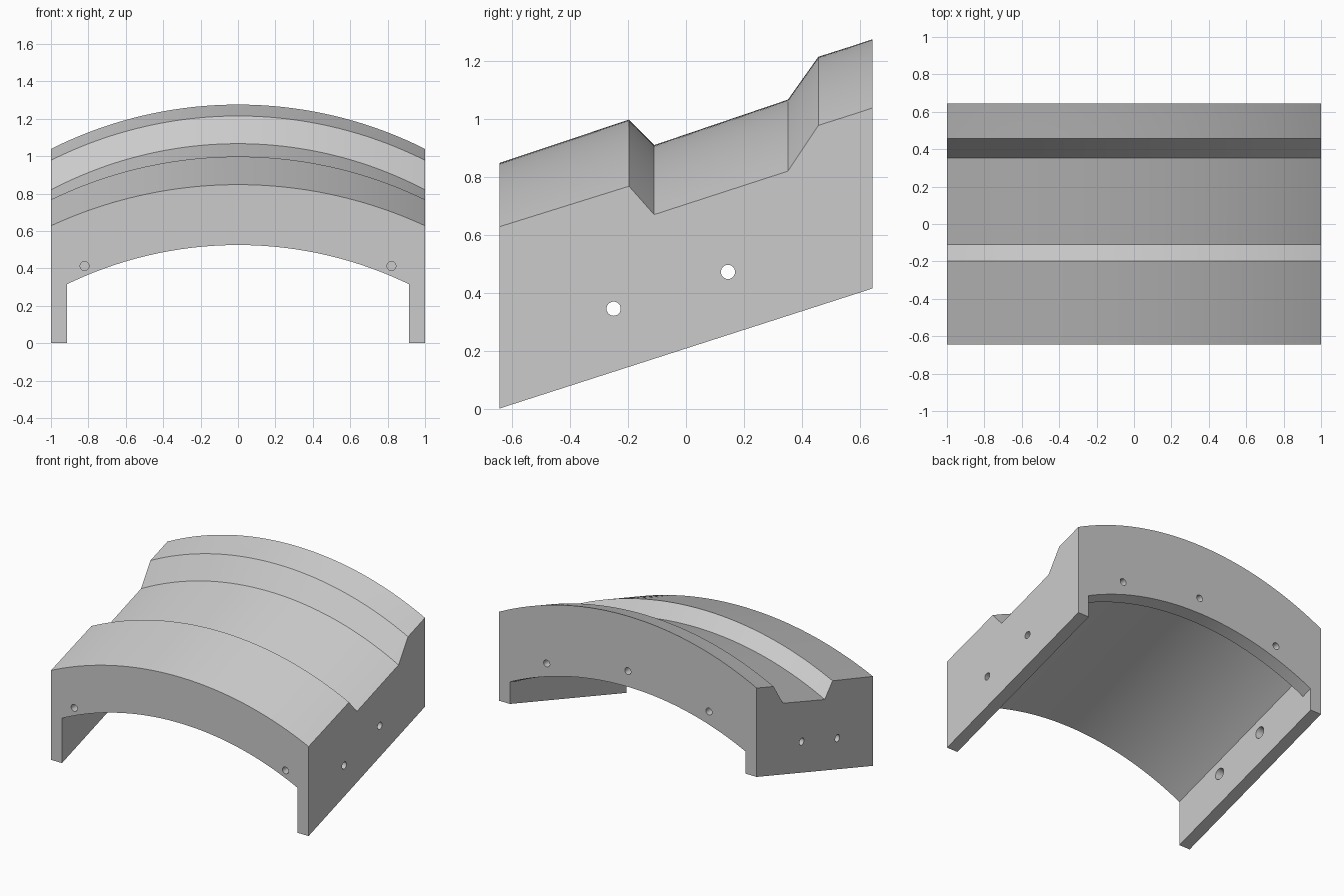
import bpy, bmesh, math
from mathutils import Matrix, Vector

if "Cube" in bpy.data.objects:
    bpy.data.objects.remove(bpy.data.objects["Cube"])

SEG = 48
FRONT, BACK = -0.645, 0.645
SLOPE = 0.415 / 1.29          # the whole part rises towards the back


def arc(half, end_z, sag):
    """Circular arch of given half width, springing height and rise."""
    r = (half * half + sag * sag) / (2 * sag)
    pts = []
    for i in range(SEG + 1):
        x = half * (2 * i / SEG - 1)
        pts.append((x, end_z + sag - r + math.sqrt(r * r - x * x)))
    return pts


def station(y, apex, sag, spring):
    """One cross-section: outer and inner chains from left foot to right foot."""
    b = SLOPE * (y - FRONT)
    outer = [(-1, b)] + arc(1, apex - sag, sag) + [(1, b)]
    inner = [(-0.915, b)] + arc(0.915, b + spring, 0.21) + [(0.915, b)]
    return [[(x, y, z) for x, z in c] for c in (outer, inner)]


# y, crown height, crown rise, height of inner arch above the foot
stations = [
    (FRONT, 0.848, 0.22, 0.315),
    (-0.197, 0.998, 0.23, 0.315),
    (-0.11, 0.91, 0.24, 0.315),
    (0.352, 1.067, 0.247, 0.315),
    (0.457, 1.215, 0.237, 0.315),
    (0.57, 1.251, 0.237, 0.315),
    (0.57, 1.251, 0.237, 0.155),   # step down to the rear flange
    (BACK, 1.276, 0.237, 0.155),
]

# Arched body lofted through the stations
bm = bmesh.new()
rows = [[[bm.verts.new(p) for p in c] for c in station(*s)] for s in stations]
n = len(rows[0][0])
for a, b in zip(rows, rows[1:]):
    for k in range(2):
        for i in range(n - 1):
            bm.faces.new((a[k][i], a[k][i + 1], b[k][i + 1], b[k][i]))
    for i in (0, n - 1):           # undersides of the feet
        bm.faces.new((a[0][i], a[1][i], b[1][i], b[0][i]))
for o, inn in (rows[0], rows[-1]):  # end faces
    for i in range(n - 1):
        bm.faces.new((o[i], o[i + 1], inn[i + 1], inn[i]))
bmesh.ops.remove_doubles(bm, verts=bm.verts, dist=1e-5)
bmesh.ops.recalc_face_normals(bm, faces=bm.faces)
mesh = bpy.data.meshes.new("arched_armour_plate")
bm.to_mesh(mesh)
bm.free()
body = bpy.data.objects.new("arched_plate", mesh)
bpy.context.collection.objects.link(body)

# Bolt holes
bm = bmesh.new()


def hole(start, end, r1, r2):
    start, end = Vector(start), Vector(end)
    d = end - start
    m = Matrix.Translation((start + end) / 2) @ d.to_track_quat('Z', 'Y').to_matrix().to_4x4()
    bmesh.ops.create_cone(bm, cap_ends=True, segments=24, radius1=r1,
                          radius2=r2, depth=d.length, matrix=m)


for s in (-1, 1):
    hole((s * 0.82, FRONT - 0.05, 0.413), (s * 0.82, FRONT + 0.06, 0.413), 0.024, 0.024)
    for y, z in ((-0.25, 0.345), (0.145, 0.472)):   # widening inwards
        hole((s * 1.02, y, z), (s * 0.895, y, z), 0.021, 0.043)
for x, z in ((-0.63, 0.775), (0, 0.89), (0.63, 0.775)):
    hole((x, 0.52, z), (x, 0.7, z), 0.024, 0.024)
mesh = bpy.data.meshes.new("hole_cutters")
bm.to_mesh(mesh)
bm.free()
cutter = bpy.data.objects.new("hole_cutters", mesh)
bpy.context.collection.objects.link(cutter)
cutter.hide_render = True

mod = body.modifiers.new("holes", 'BOOLEAN')
mod.operation = 'DIFFERENCE'
mod.solver = 'EXACT'
mod.object = cutter
bpy.context.view_layer.objects.active = body
body.select_set(True)
bpy.ops.object.modifier_apply(modifier=mod.name)
bpy.data.objects.remove(cutter)
bpy.ops.object.shade_smooth_by_angle(angle=math.radians(20))
